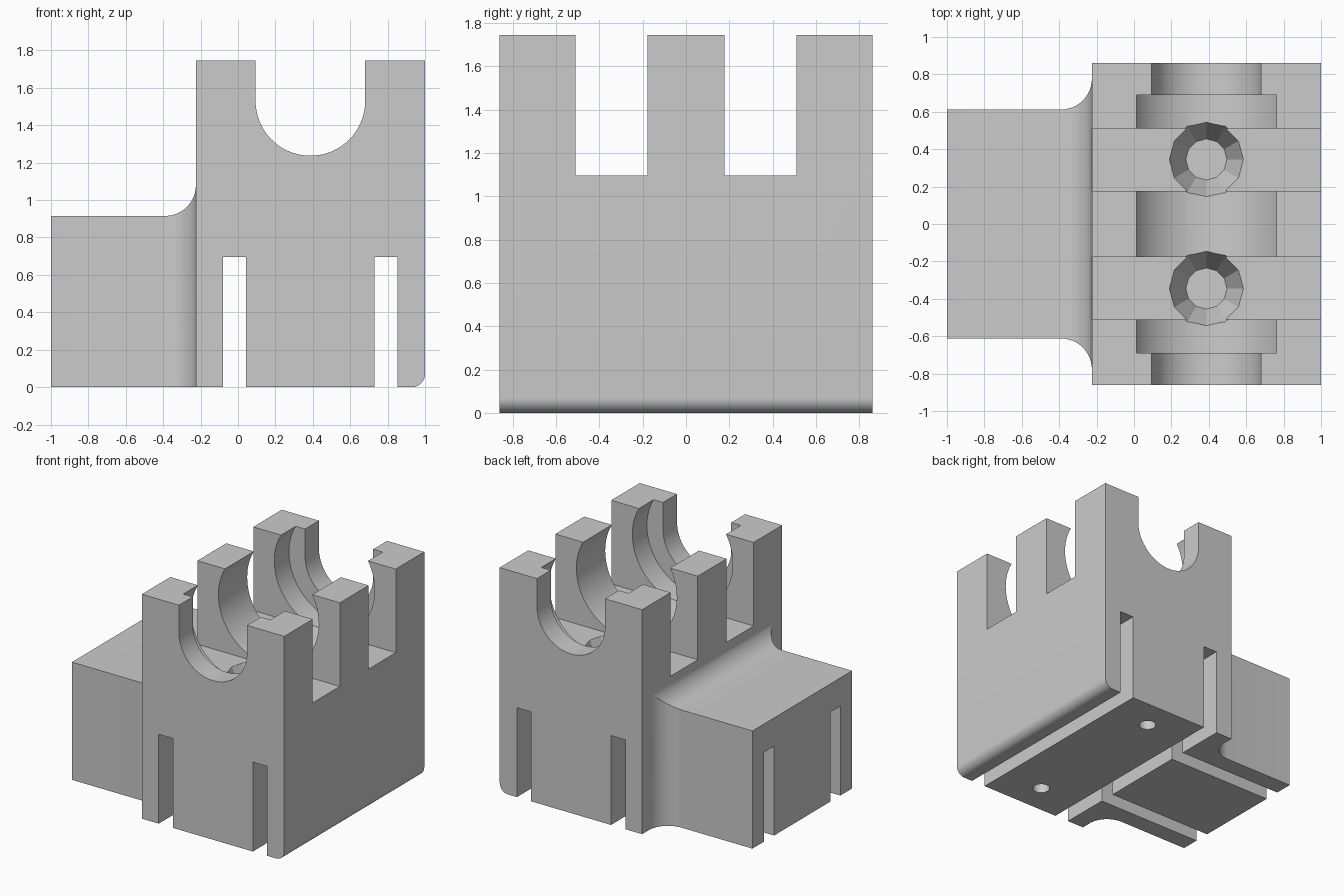
import bpy, bmesh
from math import sin, cos, pi, radians

cube = bpy.data.objects.get("Cube")
if cube:
    bpy.data.objects.remove(cube, do_unlink=True)

grey = bpy.data.materials.new("light grey plastic")
grey.use_nodes = True
COLOUR = (0.6, 0.6, 0.6, 1)
grey.diffuse_color = COLOUR
grey.node_tree.nodes["Principled BSDF"].inputs["Base Color"].default_value = COLOUR


def arc(cx, cy, r, start, end, steps):
    """Points on an arc, angles in degrees."""
    angles = [radians(start + (end - start) * i / steps) for i in range(steps + 1)]
    return [(cx + r * cos(a), cy + r * sin(a)) for a in angles]


def prism(name, outline, low, high, axis):
    """Extrude an outline along y (outline in x, z) or z (outline in x, y)."""
    bm = bmesh.new()
    place = (lambda u, v: (u, low, v)) if axis == "y" else (lambda u, v: (u, v, low))
    face = bm.faces.new([bm.verts.new(place(u, v)) for u, v in outline])
    moved = bmesh.ops.extrude_face_region(bm, geom=[face])["geom"]
    offset = (0, high - low, 0) if axis == "y" else (0, 0, high - low)
    bmesh.ops.translate(bm, vec=offset, verts=[g for g in moved if isinstance(g, bmesh.types.BMVert)])
    bmesh.ops.recalc_face_normals(bm, faces=bm.faces)
    mesh = bpy.data.meshes.new(name)
    bm.to_mesh(mesh)
    bm.free()
    mesh.materials.append(grey)
    obj = bpy.data.objects.new(name, mesh)
    bpy.context.collection.objects.link(obj)
    return obj


def box(name, x0, x1, y0, y1, z0, z1):
    return prism(name, [(x0, y0), (x1, y0), (x1, y1), (x0, y1)], z0, z1, "z")


def cone(name, x, y, z0, z1, r0, r1, sides):
    bpy.ops.mesh.primitive_cone_add(vertices=sides, radius1=r0, radius2=r1,
                                    depth=z1 - z0, location=(x, y, (z0 + z1) / 2))
    obj = bpy.context.object
    obj.name = name
    obj.data.materials.append(grey)
    return obj


def combine(target, tool, operation):
    """Apply a boolean and remove the helper."""
    mod = target.modifiers.new("combine", "BOOLEAN")
    mod.operation, mod.object, mod.solver = operation, tool, "EXACT"
    bpy.context.view_layer.objects.active = target
    bpy.ops.object.modifier_apply(modifier=mod.name)
    bpy.data.objects.remove(tool, do_unlink=True)


WALL, TOP, DEPTH = -0.225, 1.745, 0.86      # main block
AXIS_X, AXIS_Z, ROD = 0.387, 1.53, 0.293    # rod cradle
ARM_Y, ARM_Z, FILLET = 0.612, 0.915, 0.165  # side arm
SLOT_TOP = 0.695

# Main block: leg slots, rounded lower edge and U-shaped rod opening
outline = [(WALL, 0)]
for x0, x1 in [(-0.08, 0.043), (0.73, 0.852)]:
    outline += [(x0, 0), (x0, SLOT_TOP), (x1, SLOT_TOP), (x1, 0)]
outline += arc(0.93, 0.07, 0.07, -90, 0, 10)
outline += [(1, TOP), (AXIS_X + ROD, TOP)]
outline += arc(AXIS_X, AXIS_Z, ROD, 0, -180, 36)
outline += [(AXIS_X - ROD, TOP), (WALL, TOP)]
block = prism("bearing_block", outline, -DEPTH, DEPTH, "y")

# Arm flaring into the block: its plan crossed with its elevation
centre_x, inside = WALL - FILLET, WALL + 0.08
flare = arc(centre_x, ARM_Y + FILLET, FILLET, -90, 0, 12)
plan = [(-1, ARM_Y)] + flare + [(inside, ARM_Y + FILLET)]
plan += [(x, -y) for x, y in reversed(plan)]
side = [(-1, 0), (-1, ARM_Z)] + arc(centre_x, ARM_Z + FILLET, FILLET, -90, 0, 12)
side += [(inside, ARM_Z + FILLET), (inside, 0)]
arm = prism("arm", plan, -0.1, 1.3, "z")
# Overshoot the far end so that only the plan sets it
side[0], side[1] = (-1.1, 0), (-1.1, ARM_Z)
combine(arm, prism("arm_elevation", side, -1, 1, "y"), "INTERSECT")
combine(block, arm, "UNION")

# Round bearing pocket
pocket = arc(AXIS_X, AXIS_Z, 0.432, 0, 360, 72)[:-1]
combine(block, prism("pocket", pocket, -0.69, 0.69, "y"), "DIFFERENCE")

for s in (-1, 1):
    # Strap slot across the top
    y0, y1 = sorted((s * 0.177, s * 0.51))
    combine(block, box("strap_slot", -0.4, 1.1, y0, y1, 1.095, 2), "DIFFERENCE")
    # Slot along the arm underside
    y0, y1 = sorted((s * 0.345, s * 0.468))
    combine(block, box("arm_slot", -1.1, -0.02, y0, y1, -0.1, SLOT_TOP), "DIFFERENCE")
    # Faceted countersink in the strap slot floor
    combine(block, cone("countersink", AXIS_X, s * 0.345, 0.895, 1.145, 0.11, 0.22, 12), "DIFFERENCE")
    # Blind screw hole underneath
    combine(block, cone("screw_hole", AXIS_X, s * 0.615, -0.1, 0.7, 0.063, 0.063, 24), "DIFFERENCE")

bpy.ops.object.select_all(action="DESELECT")
block.select_set(True)
bpy.context.view_layer.objects.active = block
bpy.ops.object.shade_smooth_by_angle(angle=radians(20))
